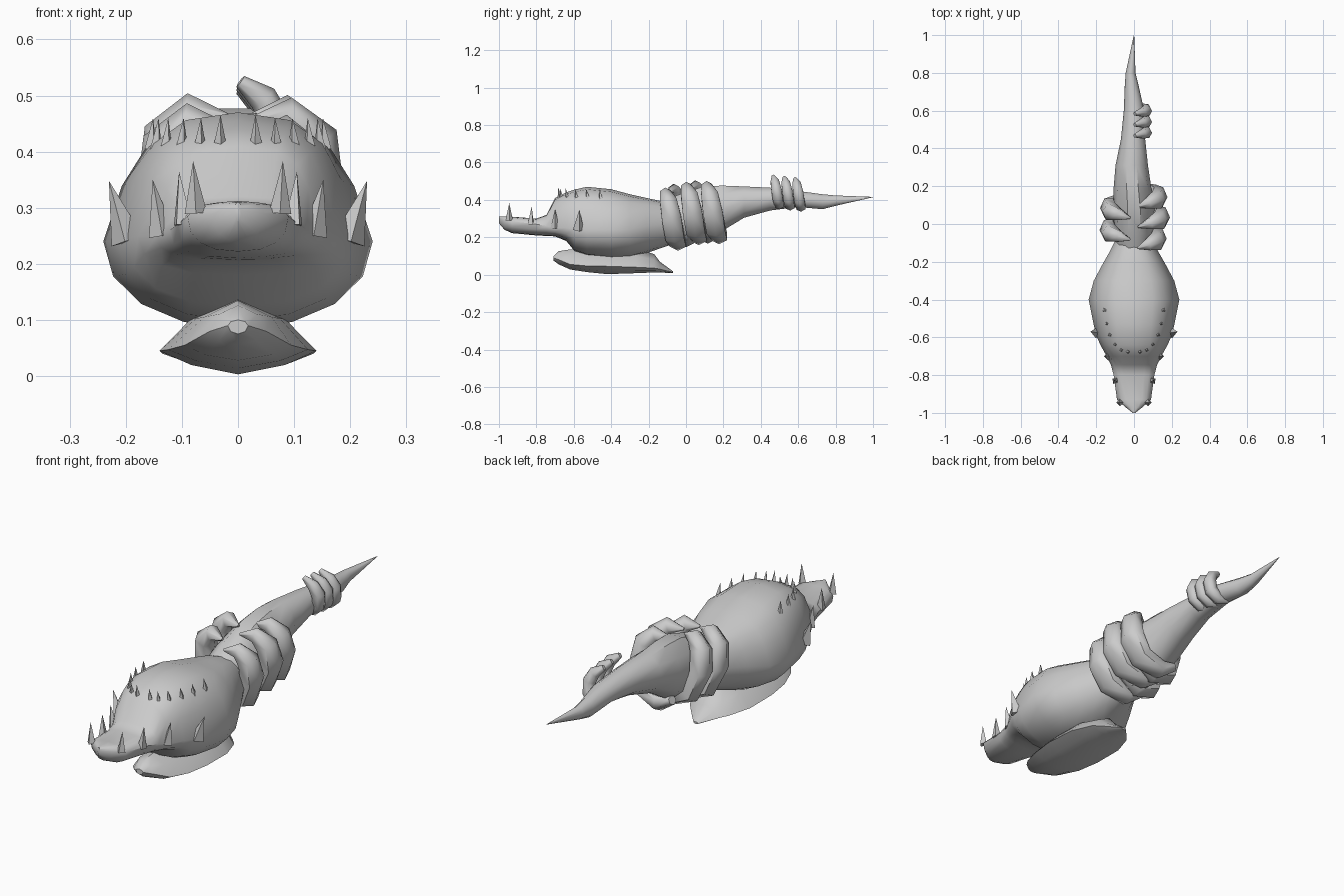
import bpy, bmesh, math
from mathutils import Vector

if "Cube" in bpy.data.objects:
    bpy.data.objects.remove(bpy.data.objects["Cube"])

grey = bpy.data.materials.new("bone grey")
grey.diffuse_color = (0.6, 0.6, 0.6, 1)
grey.use_nodes = True
grey.node_tree.nodes["Principled BSDF"].inputs["Base Color"].default_value = grey.diffuse_color


def finish(name, bm, angle=40):
    bmesh.ops.recalc_face_normals(bm, faces=bm.faces)
    mesh = bpy.data.meshes.new(name)
    bm.to_mesh(mesh)
    bm.free()
    mesh.materials.append(grey)
    ob = bpy.data.objects.new(name, mesh)
    bpy.context.collection.objects.link(ob)
    bpy.ops.object.select_all(action='DESELECT')
    bpy.context.view_layer.objects.active = ob
    ob.select_set(True)
    bpy.ops.object.shade_smooth_by_angle(angle=math.radians(angle))
    return ob


def skin(bm, rings):
    """Join rings of points into a closed skin."""
    loops = [[bm.verts.new(p) for p in r] for r in rings]
    n = len(loops[0])
    for a, b in zip(loops, loops[1:]):
        for i in range(n):
            j = (i + 1) % n
            bm.faces.new((a[i], a[j], b[j], b[i]))
    bm.faces.new(loops[0])
    bm.faces.new(loops[-1])


def section(y, x0, w, top, mid, bot, power, n, pinch):
    """Rounded cross-section, widest at height mid, pinched above it."""
    pts = []
    for i in range(n):
        a = 2 * math.pi * i / n
        c, s = math.cos(a), math.sin(a)
        upper = s > 0.01
        p = power + (0.35 if upper and pinch < 1 else 0)
        x = math.copysign(abs(c) ** (2 / p), c) * w * (pinch if upper else 1)
        z = math.copysign(abs(s) ** (2 / p), s)
        pts.append((x0 + x, y, mid + z * (top - mid if z > 0 else mid - bot)))
    return pts


def loft(name, rows, n=12, angle=40, pinch=1):
    bm = bmesh.new()
    skin(bm, [section(*r, n, pinch) for r in rows])
    return finish(name, bm, angle)


def spikes(name, items):
    """Four-sided thorns given as base, tip and radius, on both sides."""
    bm = bmesh.new()
    for base, tip, r in items:
        for s in (1, -1):
            b = Vector((base[0] * s, base[1], base[2]))
            t = Vector((tip[0] * s, tip[1], tip[2]))
            q = (t - b).to_track_quat('Z', 'Y')
            ring = [bm.verts.new(b + q @ Vector((r * math.cos(k * math.pi / 2),
                                                r * math.sin(k * math.pi / 2), 0)))
                    for k in range(4)]
            top = bm.verts.new(t)
            for k in range(4):
                bm.faces.new((ring[k], ring[(k + 1) % 4], top))
            bm.faces.new(ring)
    finish(name, bm, 25)


# Skull with snout: y, x offset, half width, top, mid, bottom, roundness
loft("head", [
    (-1.0, 0, .006, .31, .295, .275, 2),
    (-.97, 0, .045, .312, .29, .24, 2.2),
    (-.93, 0, .09, .31, .285, .222, 2.4),
    (-.80, 0, .108, .30, .27, .21, 2.6),
    (-.745, 0, .122, .32, .26, .207, 2.6),
    (-.70, 0, .145, .41, .25, .205, 2.6),
    (-.64, 0, .178, .44, .25, .18, 2.5),
    (-.595, 0, .198, .455, .245, .125, 2.3),
    (-.53, 0, .214, .47, .24, .10, 2.2),
    (-.40, 0, .24, .457, .24, .085, 2.1),
    (-.30, 0, .213, .43, .24, .09, 2.1),
    (-.21, 0, .165, .41, .26, .115, 2.1),
    (-.14, 0, .125, .395, .27, .14, 2),
    (-.05, 0, .08, .36, .28, .17, 2),
], 16, 45, .92)

# Lower jaw, flush against the skull and pointed at the rear
loft("lower_jaw", [
    (-.708, 0, .018, .10, .09, .075, 2),
    (-.68, 0, .05, .126, .08, .055, 1.7),
    (-.62, 0, .095, .135, .055, .028, 1.5),
    (-.53, 0, .125, .14, .047, .014, 1.35),
    (-.42, 0, .14, .14, .045, .003, 1.35),
    (-.27, 0, .135, .14, .04, .008, 1.35),
    (-.17, 0, .10, .11, .035, .012, 1.4),
    (-.14, 0, .075, .07, .03, .012, 1.5),
    (-.07, 0, .012, .018, .013, .008, 2),
], 8, 40)

# Curved tapering handle
loft("handle", [
    (-.17, 0, .09, .37, .27, .15, 2),
    (-.05, 0, .105, .43, .30, .16, 2),
    (.08, 0, .108, .475, .33, .18, 2),
    (.19, -.008, .10, .483, .35, .225, 2),
    (.31, -.012, .086, .476, .39, .30, 2),
    (.45, -.005, .064, .468, .405, .34, 2),
    (.60, 0, .054, .45, .40, .36, 2),
    (.73, -.012, .037, .432, .39, .348, 2),
    (.80, -.018, .026, .425, .395, .367, 2),
    (1.0, 0, .001, .416, .415, .414, 2),
], 10)


def finger(name, path, sizes, n=6):
    """Pointed tube curling round the handle in a tilted plane."""
    bm = bmesh.new()
    rings = []
    pts = [Vector(p) for p in path]
    for i, (p, (wide, thick)) in enumerate(zip(pts, sizes)):
        t = (pts[min(i + 1, len(pts) - 1)] - pts[max(i - 1, 0)]).normalized()
        out = t.cross(Vector((0, 1, 0))).normalized()
        side = out.cross(t)
        rings.append([p + side * wide * math.sin(2 * math.pi * k / n)
                      + out * thick * math.cos(2 * math.pi * k / n) for k in range(n)])
    skin(bm, rings)
    finish(name, bm, 65)


# Large claws gripping the neck from both sides
outline = [(.02, .455), (.08, .462), (.126, .42), (.135, .33), (.095, .235), (0, .20), (-.07, .23)]
girth = [(.006, .006), (.034, .036), (.052, .046), (.06, .048), (.058, .046), (.05, .042), (.02, .02)]
for i, (side, y, grow, lift) in enumerate([(1, -.09, .93, -.03), (1, .022, 1.06, .0), (1, .13, .96, .005),
                                           (-1, -.045, 1.0, -.01), (-1, .07, .98, .008)]):
    finger("large_claw_%d" % (i + 1),
           [(side * x * grow, y - .038 + .017 * k, z + lift) for k, (x, z) in enumerate(outline)], girth)

# Small claws near the handle tip
small = [(.004, .525), (.045, .495), (.066, .455), (.062, .405), (.03, .373), (-.02, .375)]
small_girth = [(.010, .012), (.026, .026), (.031, .03), (.031, .029), (.028, .026), (.01, .01)]
for i in range(3):
    finger("small_claw_%d" % (i + 1),
           [(x, .467 + .058 * i + .008 * k, z - .006 * i) for k, (x, z) in enumerate(small)], small_girth)

# Tall teeth along the snout and cheeks
spikes("snout_teeth", [
    ((.075, -.945, .29), (.08, -.945, .383), .02),
    ((.098, -.83, .27), (.105, -.825, .365), .02),
    ((.135, -.70, .25), (.152, -.70, .35), .024),
    ((.197, -.575, .24), (.23, -.57, .348), .03),
])

# Row of small thorns around the crown
spikes("crown_thorns", [
    ((x, y, z), (x * .97, y - .008, z + .055), .012)
    for x, y, z in [(.032, -.675, .41), (.068, -.665, .405), (.10, -.635, .405),
                    (.128, -.585, .405), (.146, -.525, .405), (.156, -.455, .405)]
])
